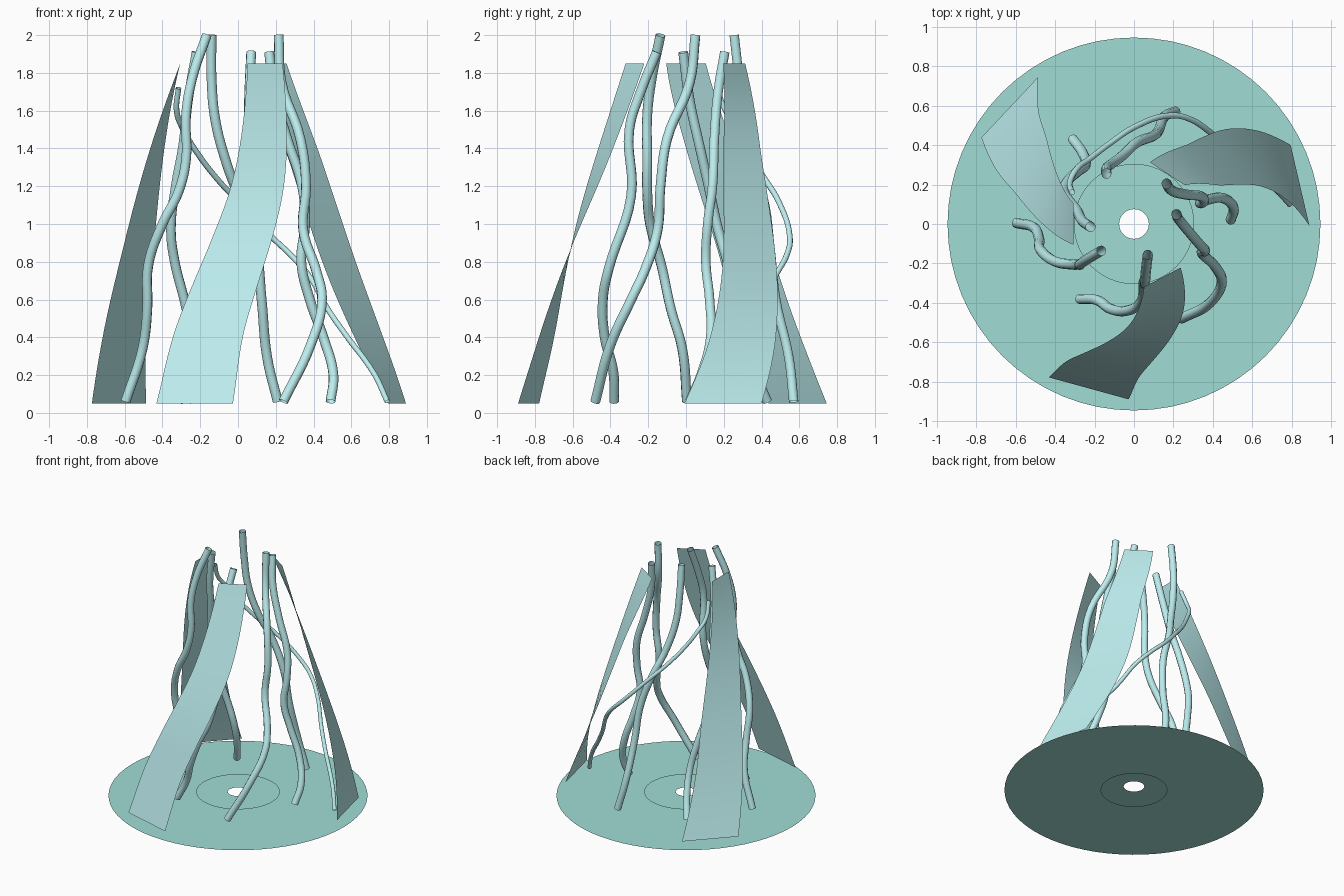
import bpy, bmesh
from math import sin, cos, pi, radians

if "Cube" in bpy.data.objects:
    bpy.data.objects.remove(bpy.data.objects["Cube"])


def material(name, color):
    m = bpy.data.materials.new(name)
    m.diffuse_color = color
    m.use_nodes = True
    m.node_tree.nodes["Principled BSDF"].inputs["Base Color"].default_value = m.diffuse_color
    return m


WATER = material("pale_water", (0.51, 0.85, 0.86, 1))
POOL = material("pool_teal", (0.35, 0.73, 0.66, 1))


def mesh_object(name, verts, faces, mat, smooth=True):
    me = bpy.data.meshes.new(name)
    me.from_pydata(verts, [], faces)
    me.materials.append(mat)
    for p in me.polygons:
        p.use_smooth = smooth
    ob = bpy.data.objects.new(name, me)
    bpy.context.collection.objects.link(ob)
    return ob


def annulus(name, r_in, r_out, z, n=64):
    """Flat ring facing up."""
    verts = [(r * cos(2 * pi * i / n), r * sin(2 * pi * i / n), z)
             for r in (r_in, r_out) for i in range(n)]
    faces = [(i, n + i, n + (i + 1) % n, (i + 1) % n) for i in range(n)]
    return mesh_object(name, verts, faces, POOL, False)


def sample(keys, t):
    """Smooth interpolation through (t, value) keys."""
    def slope(i):
        a, b = keys[max(i - 1, 0)], keys[min(i + 1, len(keys) - 1)]
        return (b[1] - a[1]) / (b[0] - a[0])
    for i in range(len(keys) - 1):
        (t0, v0), (t1, v1) = keys[i], keys[i + 1]
        if t <= t1 + 1e-9:
            h = t1 - t0
            u = (t - t0) / h
            return ((2 * u**3 - 3 * u**2 + 1) * v0 + (u**3 - 2 * u**2 + u) * h * slope(i)
                    + (3 * u**2 - 2 * u**3) * v1 + (u**3 - u**2) * h * slope(i + 1))
    return keys[-1][1]


def ribbon(name, angle_keys, rows=28):
    """Tapering sheet that winds inwards as it rises."""
    verts = []
    for k in range(rows + 1):
        t = k / rows
        a = radians(sample(angle_keys, t))
        r, half, z = 0.864 - 0.558 * t, 0.21 - 0.105 * t, 0.05 + 1.8 * t
        for s in (-half, half):
            verts.append((r * cos(a) - s * sin(a), r * sin(a) + s * cos(a), z))
    faces = [(2 * k, 2 * k + 1, 2 * k + 3, 2 * k + 2) for k in range(rows)]
    return mesh_object(name, verts, faces, WATER)


def strand(name, points, radius=0.026):
    """Open round tube along a smooth path."""
    cu = bpy.data.curves.new(name, 'CURVE')
    cu.dimensions = '3D'
    cu.bevel_depth = radius
    cu.bevel_resolution = 3
    cu.resolution_u = 6
    cu.use_fill_caps = False
    sp = cu.splines.new('BEZIER')
    sp.bezier_points.add(len(points) - 1)
    for bp, co in zip(sp.bezier_points, points):
        bp.co = co
        bp.handle_left_type = bp.handle_right_type = 'AUTO'
    cu.materials.append(WATER)
    ob = bpy.data.objects.new(name, cu)
    bpy.context.collection.objects.link(ob)
    bpy.ops.object.select_all(action='DESELECT')
    ob.select_set(True)
    bpy.context.view_layer.objects.active = ob
    bpy.ops.object.convert(target='MESH')
    bpy.ops.object.shade_smooth()


# Base rings
annulus("base_disc", 0.24, 0.945, 0.006)
annulus("inner_ring", 0.075, 0.305, 0.036)

# Three wide ribbons
ribbon("front_ribbon", [(0, 254.6), (.2, 257.9), (.35, 264.2), (.5, 273),
                        (.63, 281.2), (.75, 287.3), (1, 298)])
ribbon("right_ribbon", [(0, 13.1), (.19, 23.3), (.39, 31.3), (.63, 37.6),
                        (.75, 41.5), (1, 56.4)])
ribbon("left_ribbon", [(0, 136.8), (.25, 144.5), (.5, 151.5), (.75, 163.5), (1, 180)])

# Three tall strands
strand("tall_strand_right", [
    (.215, .05, 2.0), (.23, .02, 1.75), (.33, -.1, 1.45), (.36, -.135, 1.2),
    (.345, -.15, .97), (.415, -.22, .75), (.445, -.29, .6), (.385, -.4, .36), (.24, -.48, .06)])
strand("tall_strand_left", [
    (-.165, -.135, 2.0), (-.24, -.18, 1.78), (-.275, -.205, 1.58), (-.275, -.205, 1.34),
    (-.315, -.205, 1.17), (-.4, -.19, 1.0), (-.475, -.13, .78), (-.48, -.08, .55),
    (-.505, -.02, .34), (-.595, .005, .06)])
strand("tall_strand_back", [
    (-.14, .255, 2.0), (-.14, .28, 1.77), (-.12, .3, 1.55), (-.06, .345, 1.32),
    (.01, .41, 1.13), (.095, .445, .87), (.125, .475, .6), (.155, .545, .29), (.21, .57, .06)])

# Three shorter strands
strand("short_strand_right", [
    (.165, .205, 1.91), (.19, .17, 1.7), (.26, .15, 1.45), (.34, .14, 1.2), (.355, .115, 1.0),
    (.335, .105, .8), (.38, .125, .6), (.455, .13, .39), (.505, .08, .2), (.49, .02, .06)])
strand("short_strand_front", [
    (.07, -.155, 1.91), (.06, -.24, 1.7), (.055, -.3, 1.5), (.05, -.29, 1.15),
    (.025, -.41, .76), (-.04, -.44, .6), (-.12, -.43, .4), (-.19, -.385, .22), (-.275, -.38, .06)])
strand("short_strand_left", [
    (-.22, -.015, 1.91), (-.265, .02, 1.65), (-.29, .07, 1.42), (-.33, .12, 1.2),
    (-.355, .17, .97), (-.335, .22, .8), (-.28, .27, .58), (-.245, .3, .4),
    (-.26, .36, .22), (-.31, .43, .06)])

# Thin strand sweeping around the back
strand("thin_strand", [
    (-.315, .16, 1.72), (-.325, .21, 1.6), (-.29, .28, 1.5), (-.225, .33, 1.39),
    (-.12, .41, 1.25), (0, .49, 1.12), (.18, .55, .93), (.275, .535, .84), (.38, .47, .72),
    (.475, .38, .55), (.565, .3, .42), (.725, .17, .2), (.79, .1, .06)], 0.015)
